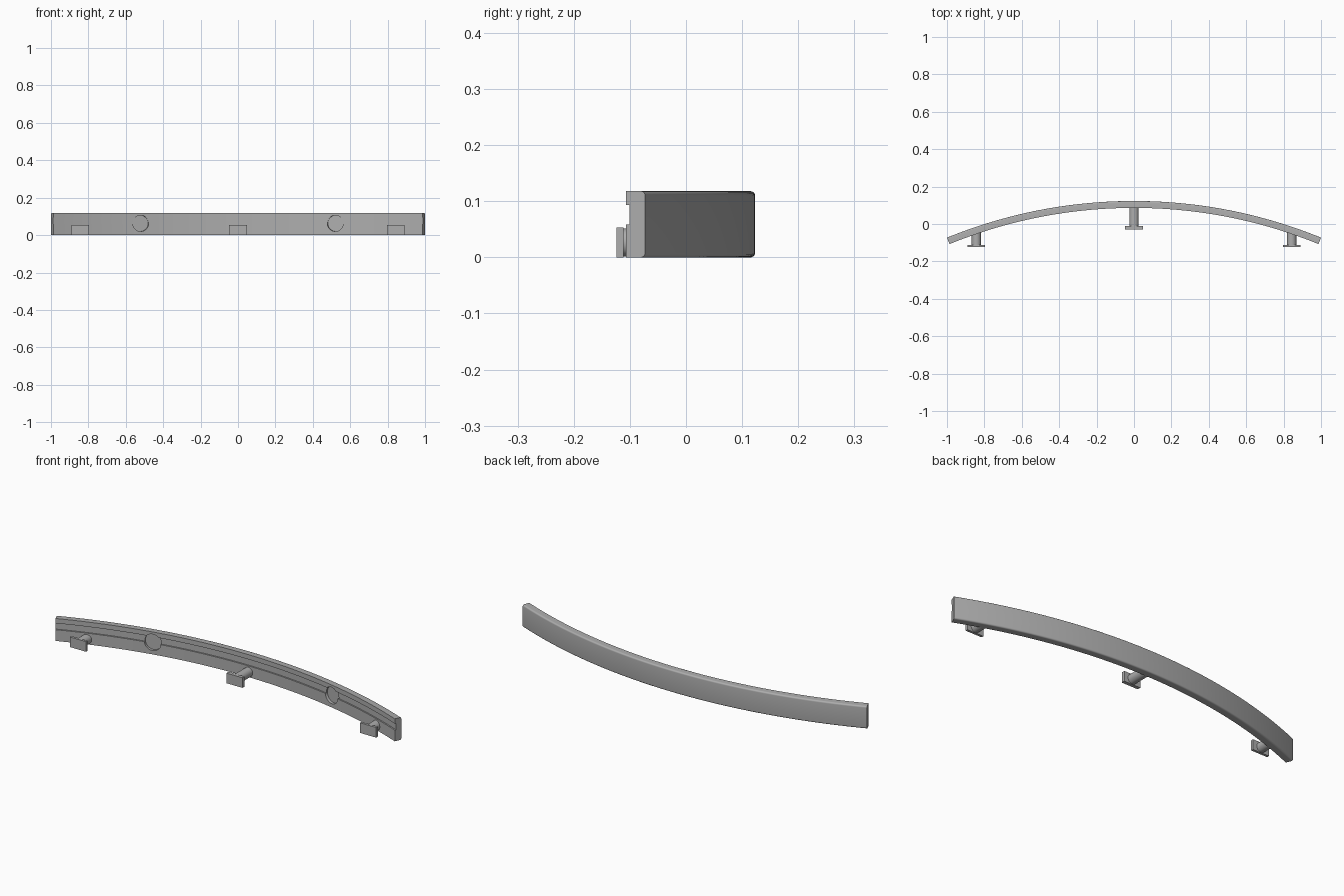
import bpy, bmesh, math
from mathutils import Matrix, Vector

cube = bpy.data.objects.get("Cube")
if cube:
    bpy.data.objects.remove(cube, do_unlink=True)

grey = bpy.data.materials.new("satin grey")
grey.use_nodes = True
grey.diffuse_color = (0.42, 0.42, 0.42, 1)
grey.node_tree.nodes["Principled BSDF"].inputs["Base Color"].default_value = (0.42, 0.42, 0.42, 1)

R_OUT, THICK, HEIGHT = 2.649, 0.037, 0.118
R_IN = R_OUT - THICK
CENTRE_Y = 0.123 - R_OUT
HALF_ANGLE = math.asin(1 / R_OUT)


def finish(name, bm):
    bmesh.ops.recalc_face_normals(bm, faces=bm.faces)
    mesh = bpy.data.meshes.new(name)
    bm.to_mesh(mesh)
    bm.free()
    mesh.materials.append(grey)
    obj = bpy.data.objects.new(name, mesh)
    bpy.context.collection.objects.link(obj)
    return obj


def smooth(obj):
    bpy.ops.object.select_all(action='DESELECT')
    obj.select_set(True)
    bpy.context.view_layer.objects.active = obj
    bpy.ops.object.shade_smooth_by_angle(angle=math.radians(30))


def cylinder(name, radius, start, end):
    start, end = Vector(start), Vector(end)
    axis = end - start
    matrix = Matrix.Translation((start + end) / 2) @ axis.to_track_quat('Z', 'Y').to_matrix().to_4x4()
    bm = bmesh.new()
    bmesh.ops.create_cone(bm, cap_ends=True, segments=40, radius1=radius,
                          radius2=radius, depth=axis.length, matrix=matrix)
    return finish(name, bm)


def on_arc(radius, angle, z):
    return (radius * math.sin(angle), CENTRE_Y + radius * math.cos(angle), z)


# Bar section: grooved inner face, rounded outer edges
groove, r = 0.007, 0.008
section = [(R_IN, HEIGHT), (R_IN, 0.093), (R_IN + groove, 0.093),
           (R_IN + groove, 0.059), (R_IN, 0.059), (R_IN, 0)]
for cz, first in ((r, -90), (HEIGHT - r, 0)):
    for i in range(6):
        a = math.radians(first + 18 * i)
        section.append((R_OUT - r + r * math.cos(a), cz + r * math.sin(a)))

# Curved bar swept along its arc
bm = bmesh.new()
STEPS = 72
rings = []
for i in range(STEPS + 1):
    a = HALF_ANGLE * (2 * i / STEPS - 1)
    rings.append([bm.verts.new(on_arc(rad, a, z)) for rad, z in section])
n = len(section)
for near, far in zip(rings, rings[1:]):
    for j in range(n):
        k = (j + 1) % n
        bm.faces.new((near[j], near[k], far[k], far[j]))
bm.faces.new(rings[0])
bm.faces.new(rings[-1])
bar = finish("curved_bar", bm)

# Round pockets in the inner face
for side, label in ((-1, "right"), (1, "left")):
    a = side * math.asin(0.52 / R_IN)
    cutter = cylinder(label + "_pocket_cutter", 0.043,
                      on_arc(R_IN - 0.05, a, 0.063), on_arc(R_IN + 0.014, a, 0.063))
    cutter.hide_render = True
    cutter.hide_set(True)
    cut = bar.modifiers.new(label + "_pocket", 'BOOLEAN')
    cut.operation = 'DIFFERENCE'
    cut.solver = 'EXACT'
    cut.object = cutter
smooth(bar)

# Standoffs: round stem with a rectangular foot plate
for label, x, front, thick in (("right", -0.843, -0.124, 0.013),
                               ("middle", 0, -0.03, 0.018),
                               ("left", 0.843, -0.124, 0.013)):
    bm = bmesh.new()
    bmesh.ops.create_cube(bm, size=1, matrix=Matrix.Translation((x, front + thick / 2, 0.0265))
                          @ Matrix.Diagonal((0.094, thick, 0.053, 1)))
    finish(label + "_foot_plate", bm)
    inside = CENTRE_Y + math.sqrt(R_IN ** 2 - x ** 2) + 0.014
    smooth(cylinder(label + "_stem", 0.025, (x, front + thick / 2, 0.0265), (x, inside, 0.0265)))
